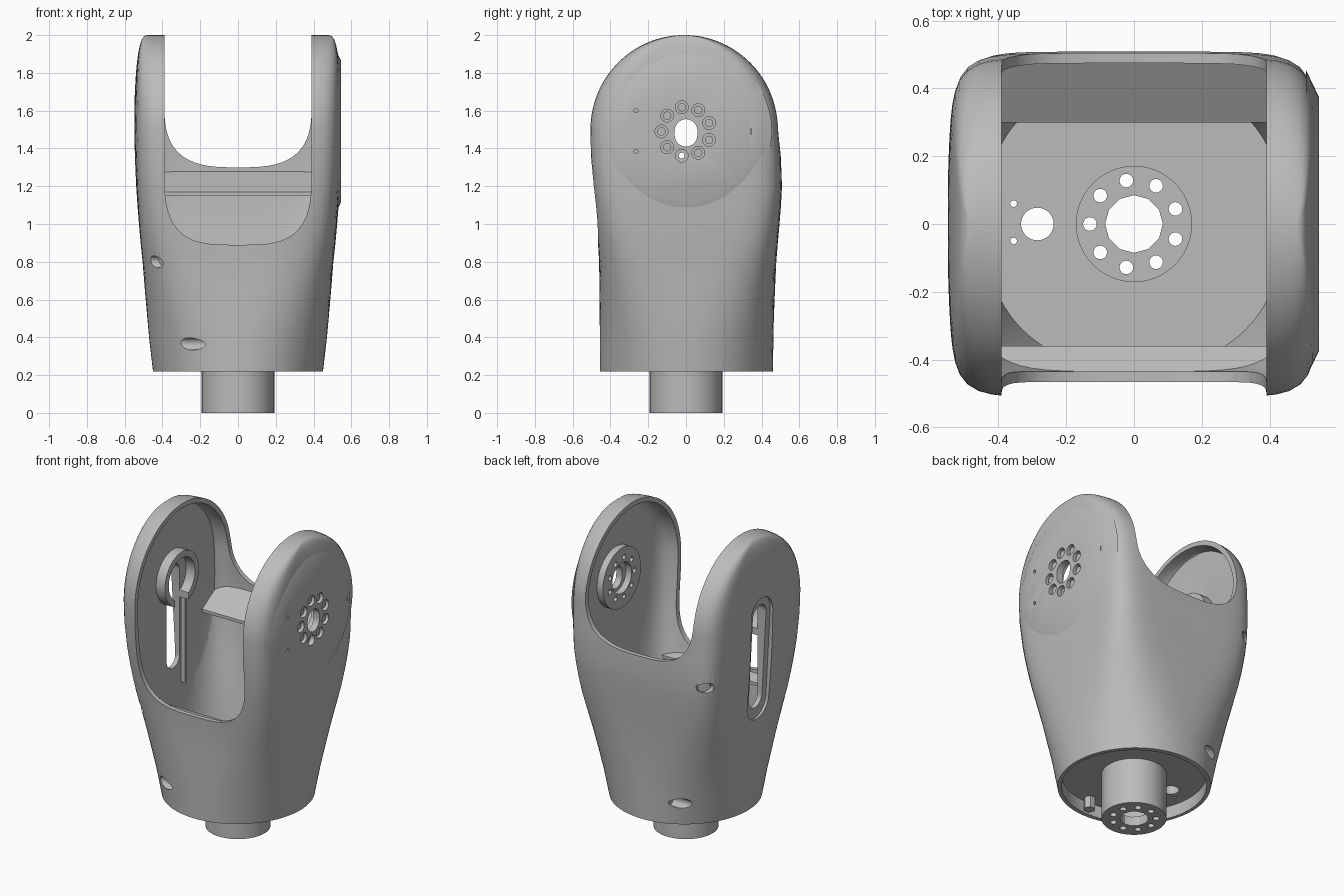
import bpy, bmesh
from math import sin, cos, pi, radians

if "Cube" in bpy.data.objects:
    bpy.data.objects.remove(bpy.data.objects["Cube"])

grey = bpy.data.materials.new("plain grey")
grey.use_nodes = True
grey.diffuse_color = (0.5, 0.5, 0.5, 1)
grey.node_tree.nodes["Principled BSDF"].inputs["Base Color"].default_value = (0.5, 0.5, 0.5, 1)

HUB_Z = 1.49
SEG = 120


def make(name, rings):
    """Closed solid skinned through a list of equal-length point rings."""
    bm = bmesh.new()
    loops = [[bm.verts.new(p) for p in ring] for ring in rings]
    for a, b in zip(loops, loops[1:]):
        for i in range(len(a)):
            j = (i + 1) % len(a)
            bm.faces.new((a[i], a[j], b[j], b[i]))
    bm.faces.new(loops[0][::-1])
    bm.faces.new(loops[-1])
    bmesh.ops.recalc_face_normals(bm, faces=bm.faces)
    mesh = bpy.data.meshes.new(name)
    bm.to_mesh(mesh)
    bm.free()
    mesh.materials.append(grey)
    obj = bpy.data.objects.new(name, mesh)
    bpy.context.scene.collection.objects.link(obj)
    return obj


def prism(name, pts, axis, lo, hi, grow=1.0, centre=(0, 0), lean=0.0):
    """Extrude a 2D outline along an axis; grow scales the far end."""
    def place(u, v, w):
        if axis == "X":
            return (w + lean * (v - 1.2), u, v)
        return (u, w, v) if axis == "Y" else (u, v, w)
    far = [((u - centre[0]) * grow + centre[0], (v - centre[1]) * grow + centre[1]) for u, v in pts]
    return make(name, [[place(u, v, lo) for u, v in pts], [place(u, v, hi) for u, v in far]])


def circle(r, u=0.0, v=0.0, n=48):
    return [(u + r * cos(2 * pi * i / n), v + r * sin(2 * pi * i / n)) for i in range(n)]


def rect(u0, u1, v0, v1):
    return [(u0, v0), (u1, v0), (u1, v1), (u0, v1)]


def stadium(r, z0, z1, n=16):
    """Upright slot outline with round ends."""
    top = [(r * cos(pi * i / n), z1 - r + r * sin(pi * i / n)) for i in range(n + 1)]
    return top + [(-u, z0 + z1 - v) for u, v in top]


def bolt_circle(r, u=0.0, v=0.0):
    return [(u + r * cos(pi + 2 * pi * k / 9), v + r * sin(pi + 2 * pi * k / 9)) for k in range(9)]


def boolean(obj, cutters, op="DIFFERENCE"):
    for c in cutters:
        c.hide_render = True
        m = obj.modifiers.new("cut", "BOOLEAN")
        m.operation, m.solver, m.object = op, "EXACT", c
    dg = bpy.context.evaluated_depsgraph_get()
    mesh = bpy.data.meshes.new_from_object(obj.evaluated_get(dg))
    obj.modifiers.clear()
    obj.data = mesh


def discard(cutters):
    for c in cutters:
        bpy.data.objects.remove(c)


# Housing sections: height, half width, front y, back y, squareness
SECTIONS = [(0.22, 0.45, -0.455, 0.46, 2), (0.4, 0.471, -0.456, 0.463, 2.3),
            (0.5, 0.48, -0.457, 0.465, 2.6), (0.65, 0.493, -0.458, 0.471, 3.2),
            (0.8, 0.505, -0.46, 0.478, 4.3), (0.9, 0.516, -0.466, 0.486, 5.2),
            (1.0, 0.525, -0.475, 0.495, 6.1), (1.1, 0.533, -0.485, 0.503, 7),
            (1.2, 0.54, -0.495, 0.508, 7.8), (1.36, 0.547, -0.508, 0.502, 8.7)]


def shell(name, inset, bottom):
    """Round at the base, square with bowed sides at the arms, half-round on top."""
    rows = [s for s in SECTIONS if s[0] >= bottom]
    for i in range(25):
        t = radians(88) * i / 24
        half = (0.5 - inset) * cos(t)
        z = 1.5 + (0.5 - inset) * sin(t) / sin(radians(88))
        rows.append((z, 0.47 + 0.08 * cos(t) ** 0.6, -0.01 - half - inset, -0.01 + half + inset, 9))
    rings = []
    for z, a, f, b, n in rows:
        ring = []
        for k in range(SEG):
            c, s = cos(2 * pi * k / SEG), sin(2 * pi * k / SEG)
            r = (abs(c) ** n + abs(s) ** n) ** (-1 / n)
            y = (f + b) / 2 + ((b - f) / 2 - inset) * r * s
            bow = 1 - 0.16 * (n - 2) / 7 * y * y
            ring.append(((a - inset) * r * c * bow, y, z))
        rings.append(ring)
    return make(name, rings)


def opening(name, low, rise, power, y0, y1):
    """U-shaped window cutter between the arms."""
    w, n = 0.39, 40
    pts = [(w, 2.3)]
    for i in range(n + 1):
        c, s = cos(pi * i / n), sin(pi * i / n)
        r = (abs(c) ** power + abs(s) ** power) ** (-1 / power)
        pts.append((w * r * c, low + rise - rise * r * s))
    return prism(name, pts + [(-w, 2.3)], "Y", y0, y1)


# Main housing: thin skin with flat inner arm faces, windows and base recess
housing = shell("housing", 0.0, 0.22)
cavity = shell("cavity", 0.03, 0.4)
flats = prism("flat_arm_faces", rect(-1, 1, 0.2, 2.2), "X", -0.468, 0.505)
boolean(cavity, [flats], "INTERSECT")
discard([flats])
cuts = [cavity,
        opening("front_window", 0.89, 0.43, 3.4, -1, 0.02),
        opening("back_window", 1.30, 0.35, 3, 0, 1),
        prism("base_recess", circle(0.428, n=SEG), "Z", 0.1, 0.3),
        prism("disc_seat", circle(0.376, 0, HUB_Z, 72), "X", 0.53, 0.8),
        prism("hub_well", circle(0.17), "Z", 0.2, 0.5),
        prism("slot_recess", stadium(0.11, 0.83, 1.63), "X", -0.7, -0.513, lean=-0.055),
        prism("floor_port", circle(0.048, -0.285), "Z", 0.2, 0.5)]
for y in (0.06, -0.05):
    cuts.append(prism("floor_pin", circle(0.01, -0.355, y, 12), "Z", 0.2, 0.5))

# Sideways screw ports in the skin
for y, z, x0, x1 in ((-0.40, 0.365, -0.5, -0.17), (0.405, 0.365, -0.5, -0.17),
                     (-0.38, 0.80, -0.6, -0.38), (0.465, 1.2, -0.6, -0.42)):
    cuts.append(prism("side_port", circle(0.032, y, z, 24), "X", x0, x1))
boolean(housing, cuts)
discard(cuts)

# Cable slot through the plain arm, with its inner collar and rail
collar = prism("slot_collar", circle(0.175, 0, 1.5), "X", -0.48, -0.405)
bore = prism("collar_bore", circle(0.135, 0, 1.5), "X", -0.6, -0.3)
slot = prism("cable_slot", stadium(0.068, 0.9, 1.58), "X", -0.8, -0.3)
boolean(collar, [bore, slot])
boolean(housing, [slot])
discard([bore, slot])
rail = prism("slot_rail", rect(0.08, 0.1, 0.78, 1.34), "X", -0.475, -0.44)

# Joint disc outside the other arm and mounting ring inside it
disc = prism("joint_disc", circle(0.455, 0, HUB_Z, 72), "X", 0.507, 0.545, 0.375 / 0.455, (0, HUB_Z))
ring = prism("inner_mounting_ring", circle(0.195, 0, HUB_Z, 64), "X", 0.462, 0.51)
bolts = bolt_circle(0.13, 0, HUB_Z)
cuts = [prism("axle_hole", stadium(0.06, 1.41, 1.555), "X", 0.3, 0.8)]
for y, z in bolts:
    cuts.append(prism("bolt_hole", circle(0.016, y, z, 16), "X", 0.3, 0.8))
for part in (disc, ring, housing):
    boolean(part, cuts)
discard(cuts)
ring_bore = prism("ring_bore", circle(0.1, 0, HUB_Z), "X", 0.3, 0.503)
boolean(ring, [ring_bore])
discard([ring_bore])
cuts = [prism("counterbore", circle(0.034, y, z, 24), "X", 0.514, 0.8) for y, z in bolts]
for z in (1.6, 1.385):
    cuts.append(prism("pin_hole", circle(0.011, -0.265, z, 12), "X", 0.52, 0.8))
cuts.append(prism("index_notch", rect(0.343, 0.348, 1.475, 1.505), "X", 0.53, 0.8))
for part in (disc, housing):
    boolean(part, cuts)
discard(cuts)
lowest = min(bolts, key=lambda p: p[1])
screws = [prism("joint_screw", circle(0.022, y, z, 16), "X", 0.506, 0.532)
          for y, z in bolts if (y, z) != lowest]

# Base spigot: a cup with a drilled end plate
spigot = prism("base_spigot", circle(0.192, n=64), "Z", 0, 0.34)
cuts = [prism("cup", circle(0.17), "Z", 0.06, 0.5),
        prism("centre_bore", circle(0.085, n=12), "Z", -0.2, 0.2)]
for x, y in bolt_circle(0.13):
    cuts.append(prism("plate_hole", circle(0.02, x, y, 20), "Z", -0.2, 0.2))
boolean(spigot, cuts)
discard(cuts)
standoff = prism("hex_standoff", circle(0.035, 0.02, -0.385, 6), "Z", 0.225, 0.32)

# Sloping ledges inside the back and front walls, trimmed to the skin
limit = shell("ledge_limit", 0.015, 0.22)
ledges = [prism("back_ledge", rect(0.3, 0.485, 1.15, 1.17), "X", -0.48, 0.51),
          prism("front_ledge", rect(-0.36, -0.45, 0.84, 0.86), "X", -0.48, 0.51)]
for ledge, rise in zip(ledges, (0.115, 0.025)):
    top = max(v.co.z for v in ledge.data.vertices)
    wall = max(abs(v.co.y) for v in ledge.data.vertices)
    for v in ledge.data.vertices:
        if v.co.z > top - 0.01 and abs(v.co.y) > wall - 0.01:
            v.co.z += rise
    boolean(ledge, [limit], "INTERSECT")
discard([limit])

# Smooth shading with crisp machined edges
bpy.ops.object.select_all(action="DESELECT")
for part in [housing, collar, rail, disc, ring, spigot, standoff] + screws + ledges:
    part.select_set(True)
    bpy.context.view_layer.objects.active = part
bpy.ops.object.shade_smooth_by_angle(angle=radians(30))
